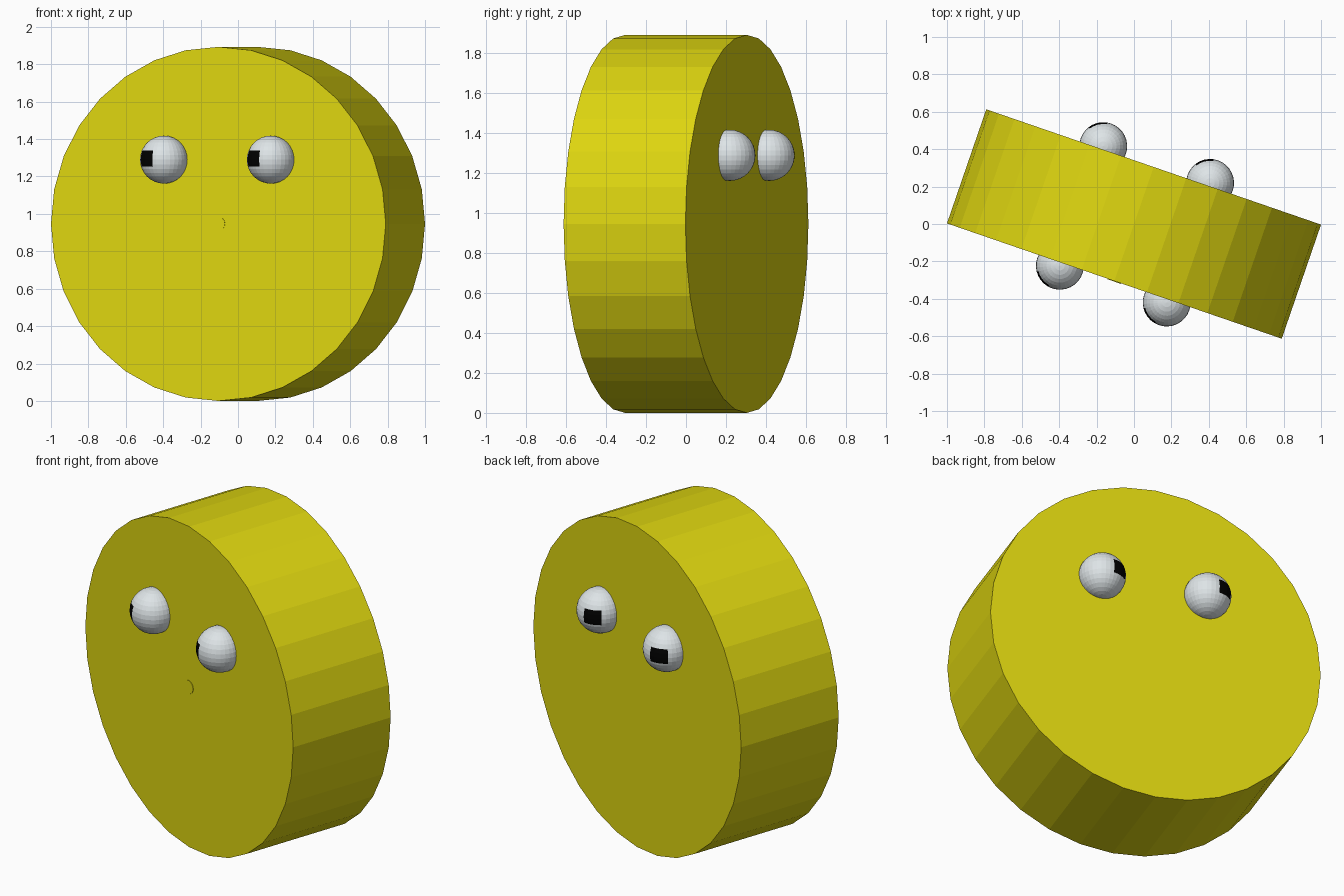
import bpy, bmesh, math
from mathutils import Matrix, Vector

if "Cube" in bpy.data.objects:
    bpy.data.objects.remove(bpy.data.objects["Cube"])

R, HALF = 0.9465, 0.3225          # disc radius and half thickness
TURN = Matrix.Rotation(math.radians(-19), 4, 'Z')


def material(name, rgb):
    m = bpy.data.materials.new(name)
    m.diffuse_color = (*rgb, 1)
    m.use_nodes = True
    m.node_tree.nodes["Principled BSDF"].inputs["Base Color"].default_value = m.diffuse_color
    return m


yellow = material("yellow", (0.73, 0.67, 0.005))
white = material("eye white", (0.74, 0.79, 0.81))
black = material("black", (0.0, 0.0, 0.0))


def finish(name, bm, mats):
    bmesh.ops.transform(bm, matrix=TURN, verts=bm.verts)
    me = bpy.data.meshes.new(name)
    bm.to_mesh(me)
    bm.free()
    for m in mats:
        me.materials.append(m)
    bpy.context.collection.objects.link(bpy.data.objects.new(name, me))


def disc(name, radius, depth, sides, y):
    bm = bmesh.new()
    mat = Matrix.Translation((0, y, R)) @ Matrix.Rotation(math.pi / 2, 4, 'X')
    # a vertex sits at the top and at both sides
    bmesh.ops.create_cone(bm, cap_ends=True, segments=sides, radius1=radius,
                          radius2=radius, depth=depth, matrix=mat)
    finish(name, bm, [yellow])


def eye(name, x, side):
    r, z_lo, z_hi = 0.128, -0.036, 0.048
    a_lo, a_hi = math.radians(10), math.radians(57)
    bm = bmesh.new()
    bmesh.ops.create_uvsphere(bm, u_segments=32, v_segments=16, radius=r)
    # cut the outline of the pupil into the ball
    cuts = [((0, 0, z), (0, 0, 1)) for z in (z_lo, z_hi)]
    cuts += [((0, 0, 0), (math.cos(a), side * math.sin(a), 0)) for a in (a_lo, a_hi)]
    for co, no in cuts:
        bmesh.ops.bisect_plane(bm, geom=bm.verts[:] + bm.edges[:] + bm.faces[:],
                               dist=1e-5, plane_co=co, plane_no=no)
    for f in bm.faces:
        c = f.calc_center_median()
        a = math.atan2(-c.x, side * c.y)
        f.material_index = int(z_lo < c.z < z_hi and a_lo < a < a_hi)
    bmesh.ops.translate(bm, verts=bm.verts, vec=Vector((x, side * 0.34, 1.29)))
    finish(name, bm, [white, black])


# body and the small round spot on the front
disc("body", R, 2 * HALF, 32, 0)
disc("front_spot", 0.038, 0.004, 16, -HALF - 0.001)

# a pair of eyes on each face
for side, label, shift in ((-1, "front", 0.0), (1, "back", 0.011)):
    for sx, hand in ((-1, "left"), (1, "right")):
        eye(f"{label}_{hand}_eye", sx * 0.302 + shift, side)
